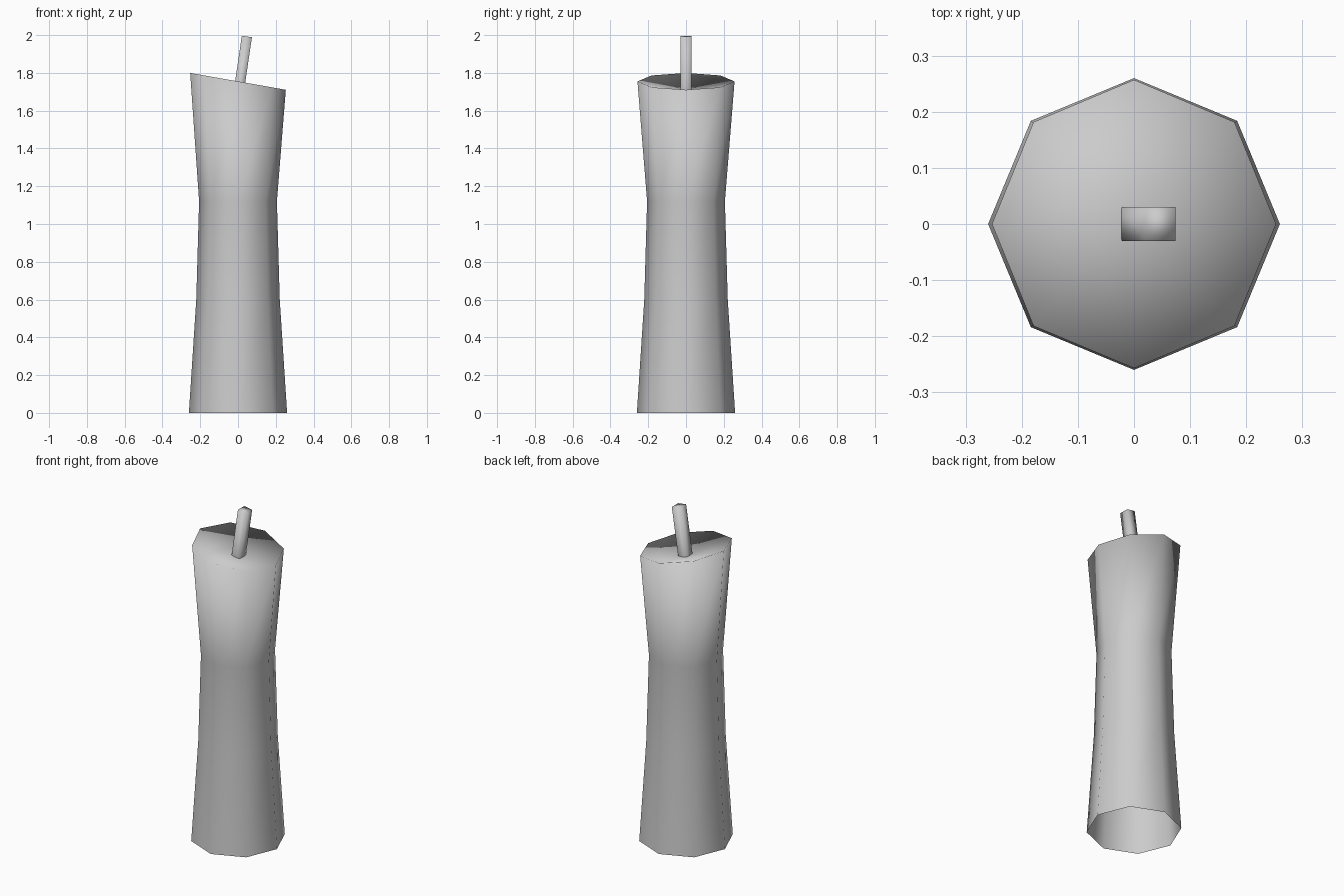
import bpy, bmesh
from math import sin, cos, pi
from mathutils import Vector

if "Cube" in bpy.data.objects:
    bpy.data.objects.remove(bpy.data.objects["Cube"])


def finish(bm, name):
    bmesh.ops.recalc_face_normals(bm, faces=bm.faces)
    for f in bm.faces:
        f.smooth = True
    mesh = bpy.data.meshes.new(name)
    bm.to_mesh(mesh)
    bm.free()
    obj = bpy.data.objects.new(name, mesh)
    bpy.context.collection.objects.link(obj)
    return obj


def loft(bm, rings):
    """Skin consecutive vertex rings with quads."""
    for a, b in zip(rings, rings[1:]):
        n = len(a)
        for i in range(n):
            j = (i + 1) % n
            bm.faces.new((a[i], a[j], b[j], b[i]))


# Wax body: eight-sided waisted tube, open below, slanted rim, dished top
SIDES = 8
profile = [(0.26, 0.0, 0.0), (0.221, 0.6, 0.0), (0.206, 1.12, 0.0), (0.257, 1.755, -0.176)]
bm = bmesh.new()
rings = []
for r, z, slope in profile:
    ring = []
    for i in range(SIDES):
        a = 2 * pi * i / SIDES
        x = r * cos(a) * (0.985 if slope else 1.0)
        ring.append(bm.verts.new((x, r * sin(a), z + slope * x)))
    rings.append(ring)
loft(bm, rings)
centre = bm.verts.new((0, 0, 1.70))
rim = rings[-1]
for i in range(SIDES):
    bm.faces.new((rim[i], rim[(i + 1) % SIDES], centre))
finish(bm, "candle_body")

# Wick: leaning square rod rising from the dish
bm = bmesh.new()
bottom, top = Vector((0.003, 0, 1.695)), Vector((0.047, 0, 1.9925))
axis = (top - bottom).normalized()
side = Vector((axis.z, 0, -axis.x)) * 0.027
depth = Vector((0, 0.03, 0))
rings = [[bm.verts.new(c + side * sx + depth * sy)
          for sx, sy in ((-1, -1), (1, -1), (1, 1), (-1, 1))]
         for c in (bottom, top)]
loft(bm, rings)
bm.faces.new(rings[-1])
finish(bm, "wick")
